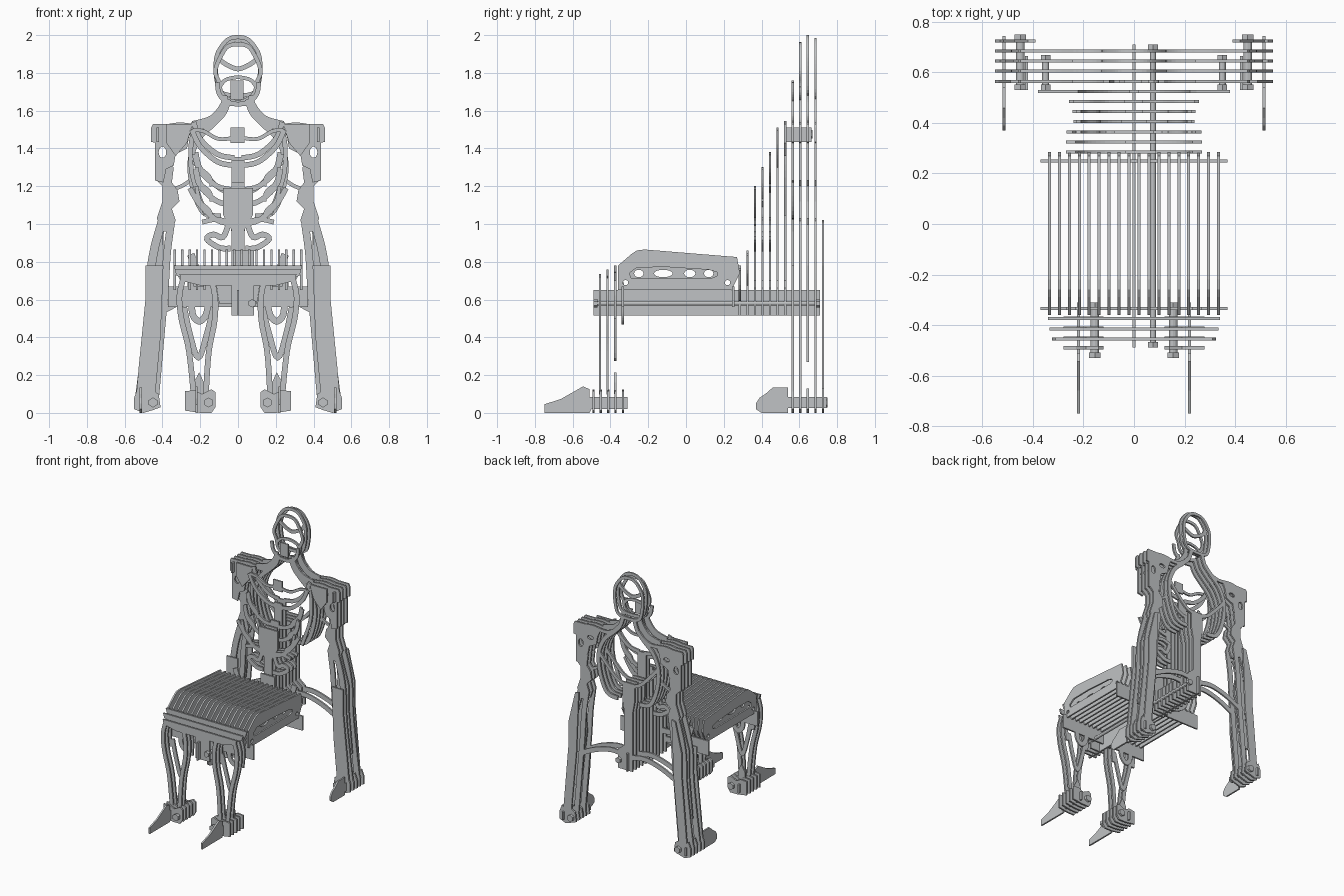
import bpy, bmesh, math
from mathutils import Vector
from mathutils.geometry import tessellate_polygon

old = bpy.data.objects.get("Cube")
if old:
    bpy.data.objects.remove(old, do_unlink=True)

steel = bpy.data.materials.new("plain grey")
steel.use_nodes = True
grey = (.53, .545, .555, 1)
steel.diffuse_color = grey
steel.node_tree.nodes["Principled BSDF"].inputs["Base Color"].default_value = grey
THICK = .012


# ---- outline helpers: a shape is a list of loops, the first outer, the rest holes
def smooth(points, closed=False, steps=5):
    pts = [Vector(p) for p in points]
    n = len(pts)
    pick = (lambda i: pts[i % n]) if closed else (lambda i: pts[max(0, min(n - 1, i))])
    out = []
    for i in range(n if closed else n - 1):
        a, b, c, d = (pick(i + k) for k in (-1, 0, 1, 2))
        for s in range(steps):
            t = s / steps
            out.append(b + (c - a) * t / 2 + (a * 2 - b * 5 + c * 4 - d) * t * t / 2
                       + (b * 3 - a - c * 3 + d) * t ** 3 / 2)
    return out if closed else out + [pts[-1]]


def ribbon(points, width=.025, closed=False):
    path = smooth(points, closed)
    n = len(path)
    left, right = [], []
    for i, p in enumerate(path):
        before = path[i - 1] if closed or i else p
        after = path[(i + 1) % n] if closed or i < n - 1 else p
        run = (after - before).normalized()
        side = Vector((-run.y, run.x)) * width / 2
        left.append(p + side)
        right.append(p - side)
    return [left, right] if closed else [left + right[::-1]]


def ellipse(u, v, ru, rv, n=14):
    return [(u + ru * math.cos(k * math.tau / n), v + rv * math.sin(k * math.tau / n))
            for k in range(n)]


def box(u0, u1, v0, v1):
    return [[(u0, v0), (u1, v0), (u1, v1), (u0, v1)]]


def pair(shapes):
    return shapes + [[[(-p[0], p[1]) for p in loop] for loop in s] for s in shapes]


def mirrored(points):
    return points + [(-u, v) for u, v in reversed(points)]


def finish(name, bm):
    bmesh.ops.recalc_face_normals(bm, faces=bm.faces)
    mesh = bpy.data.meshes.new(name)
    bm.to_mesh(mesh)
    bm.free()
    mesh.materials.append(steel)
    bpy.context.collection.objects.link(bpy.data.objects.new(name, mesh))


def plate(name, shapes, at, across=True):
    """Cut sheet: across the width (facing front) or lengthwise (facing sideways)."""
    bm = bmesh.new()
    for loops in shapes:
        sheets = []
        for d in (-THICK / 2, THICK / 2):
            sheets.append([[bm.verts.new((p[0], at + d, p[1]) if across else (at + d, p[0], p[1]))
                            for p in loop] for loop in loops])
        tris = tessellate_polygon([[Vector((p[0], p[1], 0)) for p in loop] for loop in loops])
        for sheet in sheets:
            flat = [v for loop in sheet for v in loop]
            for tri in tris:
                if len(set(tri)) == 3:
                    bm.faces.new([flat[i] for i in tri])
        for low, high in zip(*sheets):
            for i in range(len(low)):
                bm.faces.new((low[i - 1], low[i], high[i], high[i - 1]))
    finish(name, bm)


def bolt(name, x, z, y0, y1, shaft=.017, head=.026):
    bm = bmesh.new()
    for a, b, r, n in ((y0, y1, shaft, 12), (y0, y0 + .022, head, 6), (y1 - .022, y1, head, 6)):
        made = bmesh.ops.create_cone(bm, cap_ends=True, segments=n, radius1=r, radius2=r, depth=b - a)
        for v in made["verts"]:
            v.co = (x + v.co.x, (a + b) / 2 + v.co.z, z + v.co.y)
    finish(name, bm)


# ---- seat: lengthwise slats with cut-outs, on a central beam and cross rails
slat = [[(-.36, .65), (-.36, .78), (-.29, .84), (-.26, .86), (-.22, .865), (.27, .825),
         (.285, .74), (.24, .65)],
        ellipse(-.32, .69, .014, .014), ellipse(.22, .69, .014, .014)]
slot = [[(-.29, .715), (-.3, .74), (-.26, .77), (-.1, .772), (.12, .758), (.165, .745),
         (.165, .725), (.14, .715)]]
windows = [ellipse(u, .738, ru, .02) for u, ru in ((-.25, .025), (-.12, .05), (.02, .03), (.12, .025))]
for k in range(18):
    holes = slot if k in (0, 17) else windows
    plate("seat_slat", [slat + holes], (k - 8.5) * .0394, across=False)
plate("seat_beam", [box(-.49, .71, .515, .65)], 0, across=False)
for y in (-.335, .25):
    plate("seat_rail", [box(-.37, .37, .56, .67)], y)
bolt("beam_bolt", .075, .58, -.49, .71, .012, .022)

# ---- front legs: shaped crossbars carrying paired bones
tab = box(-.035, .085, .515, .72)
outer_bone = [(.29, .71), (.31, .62), (.3, .5), (.26, .33), (.235, .1)]
inner_bone = [(.14, .71), (.12, .6), (.125, .48), (.155, .32), (.17, .1)]
knee = [(.25, .69), (.245, .56), (.235, .51), (.205, .485), (.175, .51), (.16, .56), (.155, .69)]
shin_fork = [(.285, .56), (.255, .42), (.21, .29), (.165, .42), (.13, .56)]
ankle = [[(.205, .215), (.235, .16), (.24, .1), (.175, .1), (.18, .16)]]
foot = [[(.12, .03), (.12, .11), (.14, .125), (.19, .1), (.23, .12), (.28, .115),
         (.28, .012), (.2, 0), (.14, 0)]]
for y, top, half in ((-.375, .78, .34), (-.415, .76, .335), (-.455, .735, .31)):
    bar = [[(-half, top), (half, top), (half - .01, top - .035), (.2, top - .06),
            (-.2, top - .06), (.01 - half, top - .035)]]
    shapes = [bar, tab]
    if y == -.375:
        web = [mirrored([(.33, top - .03), (.3, top - .09), (.12, top - .07), (.1, .58)])]
        shapes += [web] + pair([ribbon(shin_fork, .03), ribbon(outer_bone[:3]),
                                ribbon(inner_bone[:3]), ankle])
    else:
        shapes += pair([ribbon(outer_bone, .03), ribbon(inner_bone, .03)])
    plate("front_leg_slice", shapes, y)
plate("knee_caps", pair([ribbon(knee, .035)]), -.335)
for k in range(5):
    plate("foot_slice", pair([foot]), -.49 + k * .039)
toe = [[(-.75, 0), (-.75, .045), (-.66, .075), (-.545, .14), (-.51, .125), (-.51, .085),
        (-.31, .085), (-.31, .02), (-.5, .02), (-.51, 0)]]
finger = [[(.37, .02), (.37, .05), (.39, .08), (.42, .1), (.46, .135), (.54, .135), (.54, .085),
           (.745, .085), (.745, .025), (.54, .025), (.54, 0), (.4, 0)]]
for side in (-1, 1):
    plate("toe_plate", [toe], side * .22, across=False)
    plate("finger_plate", [finger], side * .515, across=False)
    plate("shoulder_spacer", [box(.53, .665, 1.435, 1.51)], side * .425, across=False)
    bolt("foot_bolt", side * .155, .055, -.53, -.31)
    bolt("hand_bolt", side * .45, .055, .53, .75)
    bolt("shoulder_bolt", side * .35, 1.475, .53, .67, .014, .022)


# ---- back: stacked slices, each a spine column with hips, ribs, arms or head
def level(k):
    return .285 + .04 * k


def column(top, wide):
    neck = max(.75, top - .22)
    return [[(-.035, .515), (.085, .515), (.085, .66), (.035, .7), (.035, neck), (wide, top - .14),
             (wide, top), (-wide, top), (-wide, top - .14), (-.035, neck)]]


for k, top in enumerate((.78, .86)):
    wing = [(.02, top - .17), (.12, top - .16), (.21, top - .11), (.25, top - .02)]
    plate("hip_slice", [box(-.035, .085, .515, top)] + pair([ribbon(wing, .04)]), level(k))

hip_loop = [(.04, .87), (.1, .875), (.165, .92), (.13, .945), (.08, .93), (.05, 1)]
hip_strut = [(.04, 1.005), (.11, 1.025), (.19, 1.01)]
for k, (top, col, wide, reach) in enumerate((
        (1.2, 1.19, .08, .255), (1.3, 1.19, .05, .225), (1.38, 1.22, .035, .23),
        (1.51, 1.34, .035, .245), (1.55, 1.355, .035, .235)), 2):
    rib = [(.02, top - .2), (.11, top - .18), (.2, top - .1), (reach, top - .01)]
    shapes = [column(col, wide)] + pair([ribbon(rib, .028)])
    if k < 5:
        side_rib = [(.22, top), (.2, top - .08), (.15, top - .13), (.14, top - .18)]
        shapes += pair([ribbon(hip_loop, .03), ribbon(hip_strut), ribbon(side_rib, .02)])
    if k == 5:
        collar = [(0, 1.46), (.1, 1.45), (.18, 1.49), (.24, 1.5)]
        shapes += [box(-.04, .035, 1.43, 1.51)] + pair([ribbon(collar, .02)])
    if k == 6:
        blade = [[(.24, 1.53), (.38, 1.53), (.38, 1.43), (.33, 1.36), (.27, 1.43)]]
        shapes += pair([blade, ribbon([(.235, 1.5), (.25, 1.4), (.24, 1.25), (.17, 1.05)])])
    plate("rib_slice", shapes, level(k))

chest = [(.09, 1.04), (.18, 1.06), (.235, 1.18), (.252, 1.33), (.21, 1.45), (.13, 1.53), (.075, 1.59),
         (.05, 1.66)]
collar_bone = [(.4, 1.51), (.31, 1.525), (.2, 1.515), (.13, 1.54), (.08, 1.59)]
back_rib = [(.03, 1.16), (.1, 1.19), (.18, 1.27), (.25, 1.35)]
shoulder = [[(.23, 1.53), (.45, 1.53), (.46, 1.51), (.46, 1.435), (.44, 1.43), (.44, 1.23), (.395, 1.22),
             (.38, 1.29), (.34, 1.31), (.33, 1.37), (.27, 1.4), (.26, 1.46)],
            ellipse(.4, 1.38, .02, .03), ellipse(.32, 1.44, .025, .015)]
upper_arm = [[(.44, 1.24), (.4, 1.2), (.4, 1.12), (.43, 1.03), (.4, .96), (.35, .96), (.33, 1.02),
              (.35, 1.08), (.31, 1.12), (.32, 1.18), (.35, 1.22), (.34, 1.3), (.38, 1.33)]]
outer_forearm = [(.4, 1.02), (.44, .88), (.462, .74), (.468, .55), (.495, .3), (.525, .06)]
inner_forearm = [(.355, 1), (.375, .85), (.388, .65), (.41, .4), (.44, .06)]
lower_arm = [[(.395, .78), (.49, .78), (.49, .6), (.525, .25), (.54, .08), (.44, .08), (.41, .4)]]
short_arm = [[(.41, 1.02), (.48, .78), (.48, .6), (.51, .27), (.43, .27), (.375, .7)]]
rear_arm = [[(.39, 1.02), (.42, 1.01), (.475, .78), (.475, .6), (.52, .08), (.455, .08), (.41, .55)]]
hand = [[(.41, .03), (.42, .1), (.46, .125), (.5, .1), (.53, .13), (.55, .08), (.55, .02), (.5, 0),
         (.45, .015)]]
tie = [(.03, .62), (.14, .635), (.28, .6), (.42, .53)]
arm_strut = [(.24, 1.24), (.3, 1.2), (.39, 1.17)]
skull = mirrored([(.035, 1.985), (.08, 1.95), (.115, 1.88), (.112, 1.77), (.075, 1.69)])
face = mirrored([(.045, 1.945), (.09, 1.89), (.12, 1.81), (.1, 1.75), (.085, 1.69), (.03, 1.65)])
jaw = mirrored([(.11, 1.75), (.1, 1.69), (.06, 1.645), (.01, 1.635)])
brow = mirrored([(.11, 1.9), (.085, 1.86), (.02, 1.825)])
cheek = mirrored([(.1, 1.72), (.07, 1.76), (.02, 1.775)])

body = [column(1.18, .05)] + pair([ribbon(chest, .03), ribbon(collar_bone), shoulder])
throat = pair([ribbon([(.24, 1.53), (.14, 1.56), (.08, 1.63), (.07, 1.68)], .03)])
full_arm = pair([upper_arm, ribbon(outer_forearm, .045), ribbon(inner_forearm, .04), hand])
plate("neck_slice", body + throat + [ribbon(jaw, .025), box(-.04, .03, 1.66, 1.76)]
      + pair([lower_arm, hand]), level(7))
plate("face_slice", body + full_arm + [ribbon(face, .022, True), ribbon(cheek, .02)]
      + pair([ribbon(tie, .035), ribbon(back_rib)]), level(8))
plate("skull_slice", body + throat + [ribbon(skull, .022, True), ribbon(brow)]
      + pair([upper_arm, short_arm, hand, ribbon(arm_strut, .02)]), level(9))
rear_skull = [(u, v - .015) for u, v in skull]
plate("rear_slice", body + full_arm + [ribbon(rear_skull, .022, True)]
      + pair([ribbon(tie, .035), ribbon(back_rib)]), level(10))
plate("rear_forearm", pair([rear_arm, hand]), level(11))
